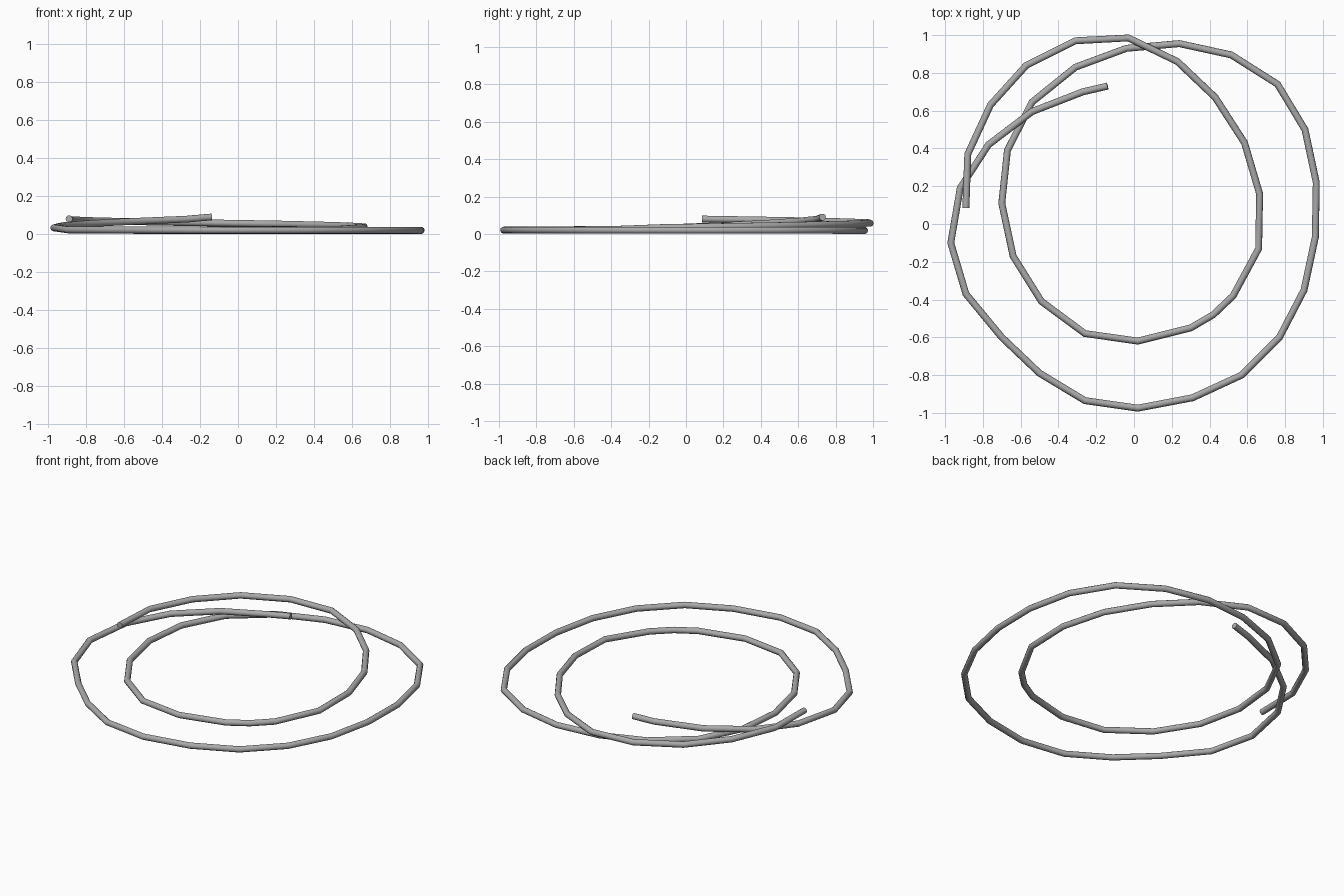
import bpy
import math
from mathutils import Vector

cube = bpy.data.objects.get("Cube")
if cube:
    bpy.data.objects.remove(cube, do_unlink=True)

WIRE_RADIUS = 0.0185
GROUND = 0.0185

# One flat steel grey
steel = bpy.data.materials.new("steel_grey")
steel.use_nodes = True
grey = (0.4, 0.4, 0.4, 1)
steel.diffuse_color = grey
steel.node_tree.nodes["Principled BSDF"].inputs["Base Color"].default_value = grey


def ramp(points, start, end):
    """Lift plan points so the height changes evenly from start to end."""
    steps = max(len(points) - 1, 1)
    return [Vector((x, y, start + (end - start) * i / steps))
            for i, (x, y) in enumerate(points)]


# Raised free end that drops onto the ground
upper_tail = [(-.14, .73), (-.27, .70), (-.54, .595), (-.77, .42),
              (-.92, .19), (-.97, -.10)]

# Wide turn lying on the ground
outer_turn = [(-.89, -.37), (-.70, -.60), (-.50, -.79), (-.26, -.935),
              (.02, -.975), (.31, -.92), (.57, -.80), (.77, -.60),
              (.90, -.35), (.96, -.07), (.965, .22), (.905, .50),
              (.76, .74), (.515, .895), (.24, .955)]

# Tighter turn inside it
inner_turn = [(-.04, .93), (-.31, .83), (-.54, .645), (-.67, .39),
              (-.70, .11), (-.64, -.17), (-.49, -.41), (-.26, -.58),
              (.02, -.62), (.30, -.55), (.42, -.48), (.525, -.38)]

# Last stretch climbing back over the wide turn
crossing_tail = [(.66, -.13), (.665, .16), (.585, .43), (.43, .67),
                 (.23, .86), (-.03, .985)]
lower_tail = [(-.31, .97), (-.57, .84), (-.76, .63), (-.88, .37),
              (-.89, .085)]

path = (ramp(upper_tail, 0.09, 0.033)
        + ramp(outer_turn, GROUND + 0.003, GROUND)
        + ramp(inner_turn, GROUND, GROUND + 0.006)
        + ramp(crossing_tail, 0.034, 0.057)
        + ramp(lower_tail, 0.061, 0.08))

# Sweep a round section along the path
curve = bpy.data.curves.new("coiled_wire", "CURVE")
curve.dimensions = "3D"
curve.bevel_depth = WIRE_RADIUS
curve.bevel_resolution = 3
curve.use_fill_caps = True
spline = curve.splines.new("POLY")
spline.points.add(len(path) - 1)
for point, position in zip(spline.points, path):
    point.co = (*position, 1)
curve.materials.append(steel)

wire = bpy.data.objects.new("coiled_wire", curve)
bpy.context.collection.objects.link(wire)
bpy.ops.object.select_all(action="DESELECT")
wire.select_set(True)
bpy.context.view_layer.objects.active = wire
bpy.ops.object.convert(target="MESH")
bpy.ops.object.shade_smooth_by_angle(angle=math.radians(50))
